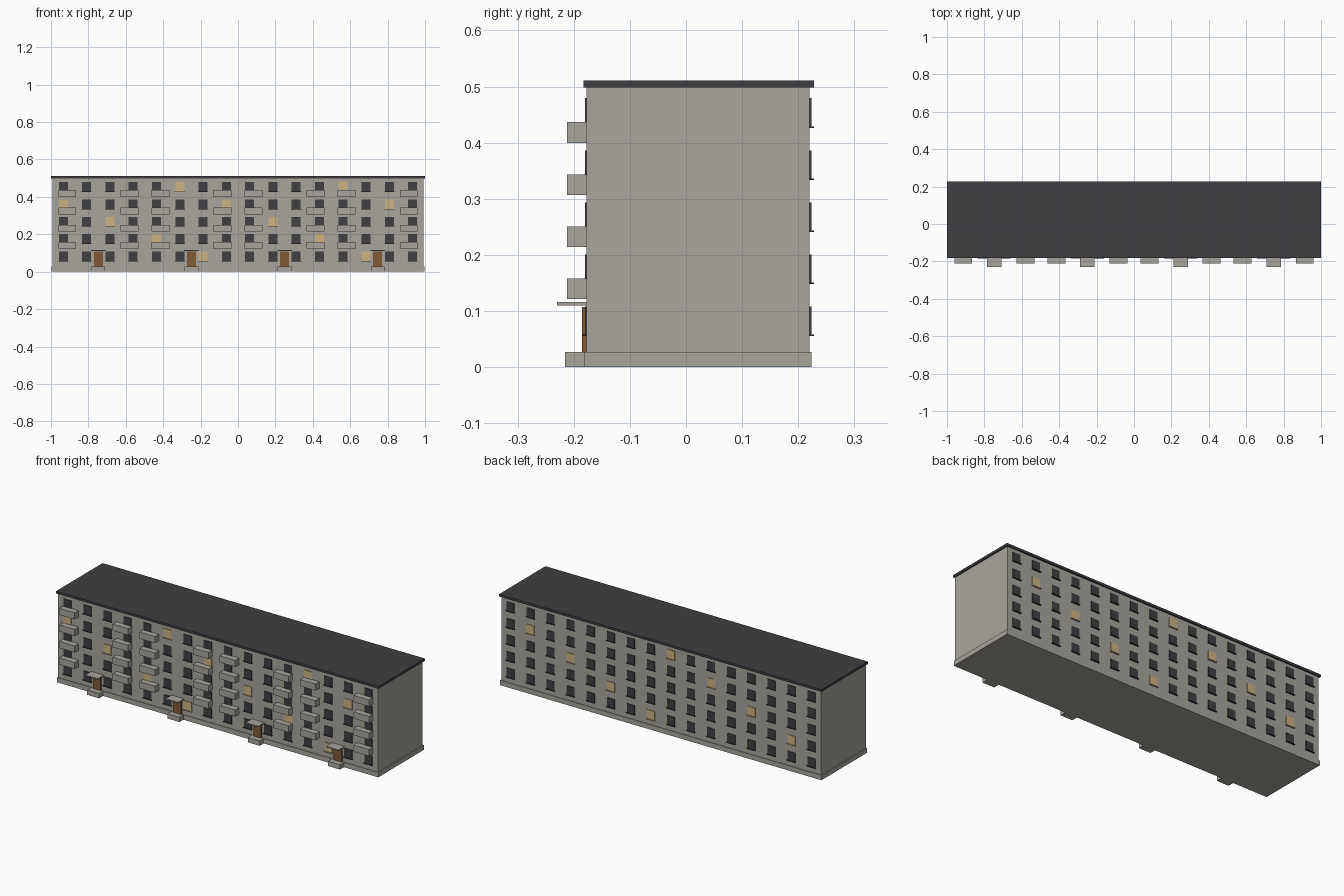
import bpy, bmesh
from mathutils import Matrix, Vector

if "Cube" in bpy.data.objects:
    bpy.data.objects.remove(bpy.data.objects["Cube"])


def material(name, rgb):
    m = bpy.data.materials.new(name)
    m.diffuse_color = (*rgb, 1)
    m.use_nodes = True
    m.node_tree.nodes["Principled BSDF"].inputs["Base Color"].default_value = m.diffuse_color
    return m


CONCRETE = material("concrete grey", (0.39, 0.375, 0.335))
DARK = material("dark slate", (0.050, 0.049, 0.055))
LIT = material("warm window light", (0.60, 0.45, 0.225))
WOOD = material("brown door", (0.22, 0.10, 0.037))


def boxes(name, items, mats):
    """One object from (x0, x1, y0, y1, z0, z1, material index) boxes."""
    bm = bmesh.new()
    for x0, x1, y0, y1, z0, z1, mi in items:
        centre = Vector((x0 + x1, y0 + y1, z0 + z1)) / 2
        size = Matrix.Diagonal((x1 - x0, y1 - y0, z1 - z0, 1))
        new = bmesh.ops.create_cube(bm, size=1, matrix=Matrix.Translation(centre) @ size)
        for f in {f for v in new["verts"] for f in v.link_faces}:
            f.material_index = mi
    me = bpy.data.meshes.new(name)
    bm.to_mesh(me)
    bm.free()
    for m in mats:
        me.materials.append(m)
    ob = bpy.data.objects.new(name, me)
    bpy.context.collection.objects.link(ob)
    return ob


FRONT, BACK = -0.177, 0.220
FLOOR = 0.0928          # storey height
BASE = 0.027            # plinth height

# Main block, plinth and flat roof
boxes("walls", [(-0.992, 0.992, FRONT, BACK, BASE, 0.498, 0)], [CONCRETE])
boxes("plinth", [(-0.997, 0.997, -0.181, 0.2235, 0, BASE, 0)], [CONCRETE])
boxes("roof", [(-1, 1, -0.183, 0.228, 0.498, 0.511, 0)], [DARK])


# Windows with sills; lit ones follow a diagonal rhythm
def windows(name, wall, side, is_lit):
    panes, sills = [], []
    for c in range(16):
        x = (c - 7.5) * 0.1245
        for r in range(5):
            z = 0.057 + r * FLOOR
            mi = int(is_lit(c, r))
            for out, depth, half, z0, z1 in ((panes, 0.0033, 0.024, z, z + 0.051),
                                             (sills, 0.0085, 0.027, z - 0.002, z + 0.001)):
                y0, y1 = sorted((wall - side * 0.002, wall + side * depth))
                out.append((x - half, x + half, y0, y1, z0, z1, mi))
    boxes(name + "_windows", panes, [DARK, LIT])
    boxes(name + "_sills", sills, [DARK, LIT])


windows("front", FRONT, -1, lambda c, r: (c + 2 * r) % 7 == 6)
windows("back", BACK, 1, lambda c, r: (15 - c + 2 * r) % 9 == 7)

# Four entrances, each flanked by two stacks of balconies
balconies, steps, doors, canopies = [], [], [], []
for i in range(4):
    x = (i - 1.5) * 0.498
    steps.append((x - 0.037, x + 0.037, -0.216, FRONT, 0, BASE, 0))
    doors.append((x - 0.024, x + 0.024, -0.185, FRONT + 0.002, BASE, 0.107, 0))
    canopies.append((x - 0.039, x + 0.039, -0.230, FRONT + 0.002, 0.110, 0.116, 0))
    for s in (-1, 1):
        bx = x + s * 0.166
        for r in range(4):
            z = 0.121 + r * FLOOR
            balconies.append((bx - 0.048, bx + 0.048, -0.212, FRONT + 0.002, z, z + 0.037, 0))
boxes("balconies", balconies, [CONCRETE])
boxes("entrance_steps", steps, [CONCRETE])
boxes("entrance_doors", doors, [WOOD])
boxes("entrance_canopies", canopies, [CONCRETE])
